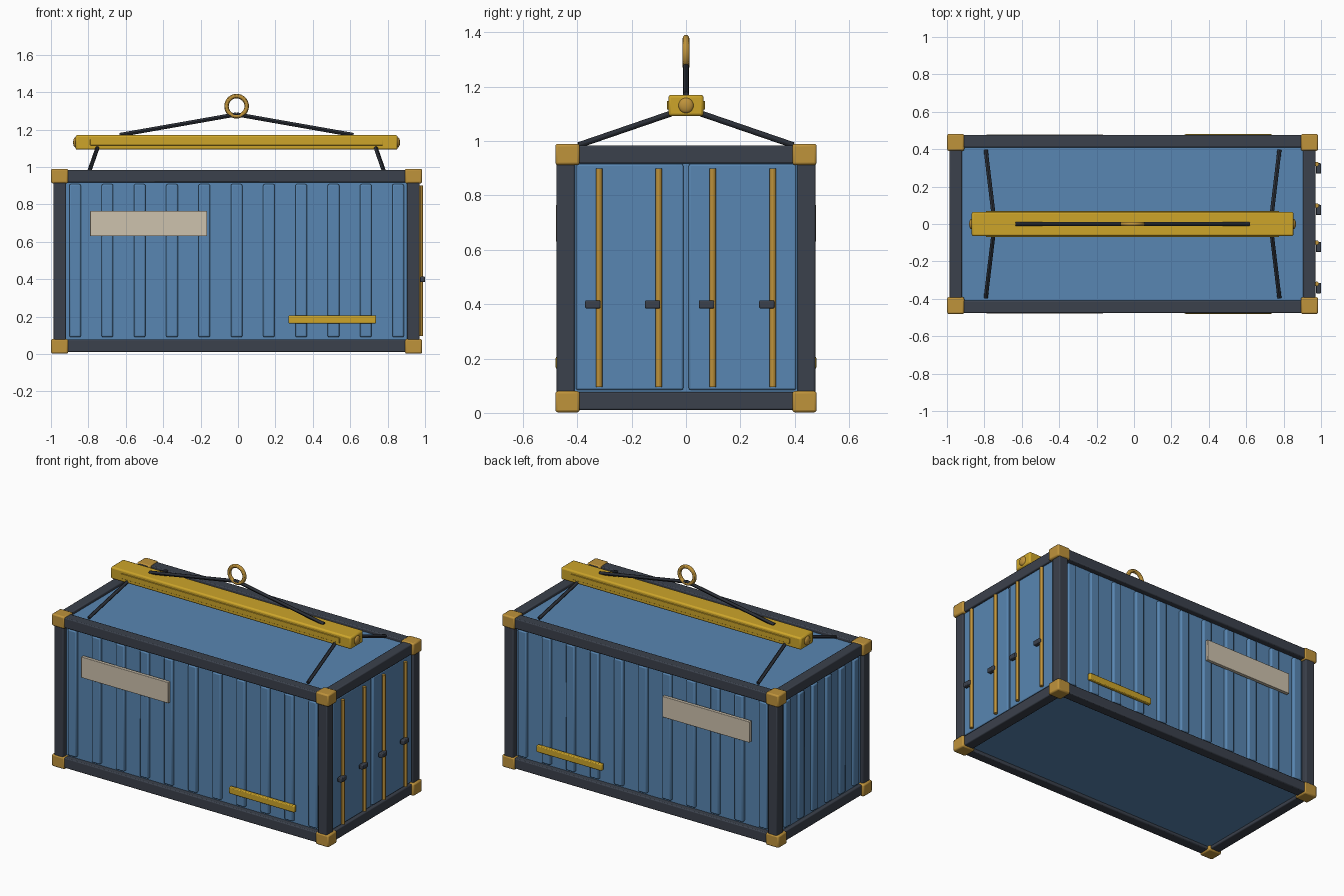
import bpy
from math import pi
from mathutils import Vector

if "Cube" in bpy.data.objects:
    bpy.data.objects.remove(bpy.data.objects["Cube"], do_unlink=True)

CX = -0.0075  # centre of the container body along its length


def material(name, hex_colour):
    def linear(c):
        return c / 12.92 if c <= 0.04045 else ((c + 0.055) / 1.055) ** 2.4
    rgb = [linear(int(hex_colour[i:i + 2], 16) / 255) for i in (0, 2, 4)]
    m = bpy.data.materials.new(name)
    m.use_nodes = True
    m.diffuse_color = (*rgb, 1)
    m.node_tree.nodes["Principled BSDF"].inputs["Base Color"].default_value = (*rgb, 1)
    return m


BLUE = material("container blue", "5886B2")
STEEL = material("frame grey", "3B414C")
BRASS = material("brass", "BF933B")
YELLOW = material("safety yellow", "CDA52A")
CREAM = material("label cream", "CEC2AE")
SLING = material("sling black", "2A2E36")


def finish(ob, name, mat):
    ob.name = name
    ob.data.materials.append(mat)
    bpy.ops.object.shade_smooth_by_angle(angle=pi / 6)
    return ob


def box(name, x, y, z, mat, bevel=0.0):
    """Box from (low, high) ranges on each axis, with softened edges."""
    bpy.ops.mesh.primitive_cube_add(size=1, location=[sum(r) / 2 for r in (x, y, z)])
    ob = bpy.context.object
    ob.scale = [abs(r[1] - r[0]) for r in (x, y, z)]
    bpy.ops.object.transform_apply(location=False, rotation=False, scale=True)
    if bevel:
        mod = ob.modifiers.new("soft edges", "BEVEL")
        mod.width = bevel
        mod.segments = 2
    return finish(ob, name, mat)


def rod(name, a, b, radius, mat, sides=12):
    """Straight round bar between two points."""
    a, b = Vector(a), Vector(b)
    bpy.ops.mesh.primitive_cylinder_add(vertices=sides, radius=radius,
                                        depth=(b - a).length, location=(a + b) / 2)
    ob = bpy.context.object
    ob.rotation_euler = (b - a).to_track_quat("Z", "Y").to_euler()
    return finish(ob, name, mat)


def span(centre, half):
    return (centre - half, centre + half)


# Main body
box("body", span(CX, 0.955), span(0, 0.44), (0.03, 0.965), BLUE)

# Frame: posts, long rails and cross rails
for sx in (-1, 1):
    for sy in (-1, 1):
        box("corner_post", span(CX + sx * 0.945, 0.033), span(sy * 0.443, 0.033),
            (0.04, 0.95), STEEL, 0.006)
for zc in (0.044, 0.951):
    for s in (-1, 1):
        box("long_rail", span(CX, 0.94), span(s * 0.443, 0.033),
            span(zc, 0.033), STEEL, 0.006)
        box("cross_rail", span(CX + s * 0.945, 0.033), span(0, 0.44),
            span(zc, 0.033), STEEL, 0.006)

# Corner castings
for sx in (-1, 1):
    for sy in (-1, 1):
        for zc in (0.041, 0.951):
            box("corner_casting", span(CX + sx * 0.946, 0.046), span(sy * 0.436, 0.045),
                span(zc, 0.039), BRASS, 0.009)

# Long sides: ribs, label and yellow rail
for sy in (-1, 1):
    for i in range(11):
        box("side_rib", span(CX + (i - 5) * 0.1727, 0.031), span(sy * 0.445, 0.015),
            (0.09, 0.908), BLUE, 0.008)
    box("label_plate", (-0.79, -0.165), span(sy * 0.467, 0.011), (0.63, 0.765), CREAM, 0.002)
    box("marker_rail", (0.27, 0.738), span(sy * 0.468, 0.012), (0.163, 0.206), YELLOW, 0.005)

# Closed end ribs
for i in range(6):
    box("end_rib", span(CX - 0.958, 0.014), span((i - 2.5) * 0.14, 0.028),
        (0.09, 0.908), BLUE, 0.008)

# Door end: two leaves, locking bars and handles
for s in (-1, 1):
    box("door_leaf", (0.93, 0.963), sorted((s * 0.01, s * 0.405)), (0.085, 0.915), BLUE, 0.006)
for y in (-0.32, -0.1, 0.098, 0.32):
    rod("locking_bar", (0.977, y, 0.095), (0.977, y, 0.9), 0.012, BRASS)
    box("door_handle", (0.972, 1.0), span(y - 0.023, 0.028), span(0.399, 0.015), STEEL, 0.005)

# Spreader beam with side strips and end knobs
box("spreader_beam", span(CX, 0.861), span(0, 0.065), (1.092, 1.17), YELLOW, 0.01)
for s in (-1, 1):
    box("beam_strip", span(CX, 0.783), span(s * 0.064, 0.006), span(1.132, 0.016), YELLOW, 0.002)
    bpy.ops.mesh.primitive_uv_sphere_add(segments=20, ring_count=12, radius=0.028,
                                         location=(CX + s * 0.86, 0, 1.131))
    knob = bpy.context.object
    knob.scale.x = 0.5
    finish(knob, "beam_end_knob", BRASS)

# Slings: four down to the container, two up to the ring
for sx in (-1, 1):
    for sy in (-1, 1):
        rod("lower_sling", (CX + sx * 0.743, sy * 0.045, 1.105),
            (CX + sx * 0.785, sy * 0.395, 0.985), 0.011, SLING)
    rod("upper_sling", (CX + sx * 0.625, 0, 1.171), (CX, 0, 1.281), 0.011, SLING)

# Lifting ring
bpy.ops.mesh.primitive_torus_add(major_radius=0.054, minor_radius=0.012, major_segments=32,
                                 minor_segments=12, location=(CX, 0, 1.325),
                                 rotation=(pi / 2, 0, 0))
finish(bpy.context.object, "lifting_ring", BRASS)
